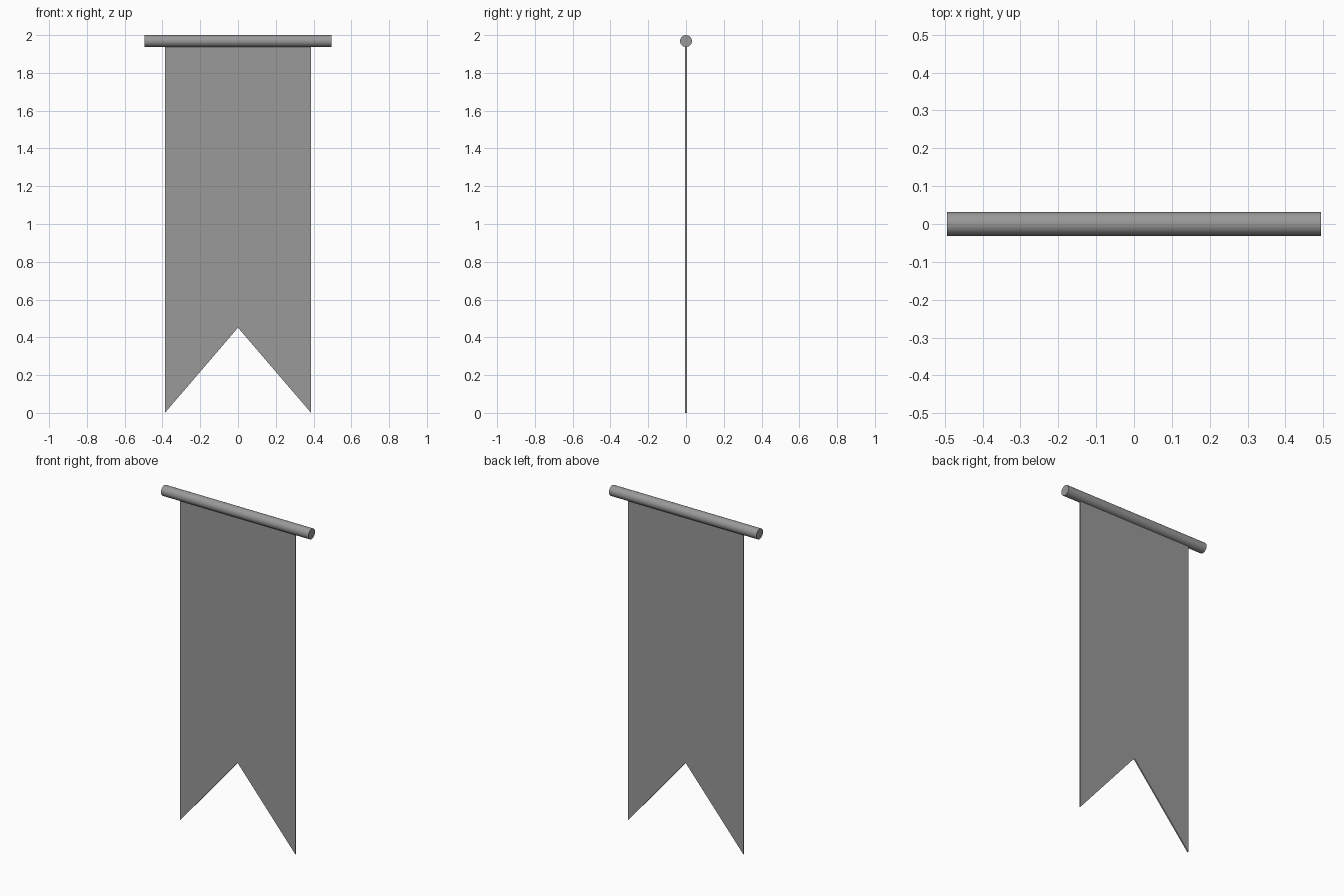
import bpy, bmesh, math

if "Cube" in bpy.data.objects:
    bpy.data.objects.remove(bpy.data.objects["Cube"])

ROD_R, ROD_LEN = 0.0315, 0.988
ROD_Z = 2.0 - ROD_R
HALF_W, NOTCH_Z, THICK = 0.387, 0.451, 0.008

# Shared dark grey
grey = bpy.data.materials.new("dark_grey")
grey.diffuse_color = (0.32, 0.32, 0.32, 1)
grey.use_nodes = True
grey.node_tree.nodes["Principled BSDF"].inputs["Base Color"].default_value = grey.diffuse_color

# Horizontal hanging rod
bpy.ops.mesh.primitive_cylinder_add(vertices=32, radius=ROD_R, depth=ROD_LEN,
                                    location=(0, 0, ROD_Z),
                                    rotation=(0, math.pi / 2, 0))
rod = bpy.context.object
rod.name = "hanging_rod"
rod.data.materials.append(grey)
bpy.ops.object.shade_smooth_by_angle(angle=math.radians(35))

# Swallow-tailed cloth: outline extruded to a thin sheet
outline = [(-HALF_W, 0), (0, NOTCH_Z), (HALF_W, 0), (HALF_W, ROD_Z), (-HALF_W, ROD_Z)]
bm = bmesh.new()
face = bm.faces.new([bm.verts.new((x, -THICK / 2, z)) for x, z in outline])
ext = bmesh.ops.extrude_face_region(bm, geom=[face])
moved = [v for v in ext["geom"] if isinstance(v, bmesh.types.BMVert)]
bmesh.ops.translate(bm, vec=(0, THICK, 0), verts=moved)
bmesh.ops.recalc_face_normals(bm, faces=bm.faces)
mesh = bpy.data.meshes.new("banner_cloth")
bm.to_mesh(mesh)
bm.free()
mesh.materials.append(grey)
cloth = bpy.data.objects.new("banner_cloth", mesh)
bpy.context.collection.objects.link(cloth)
